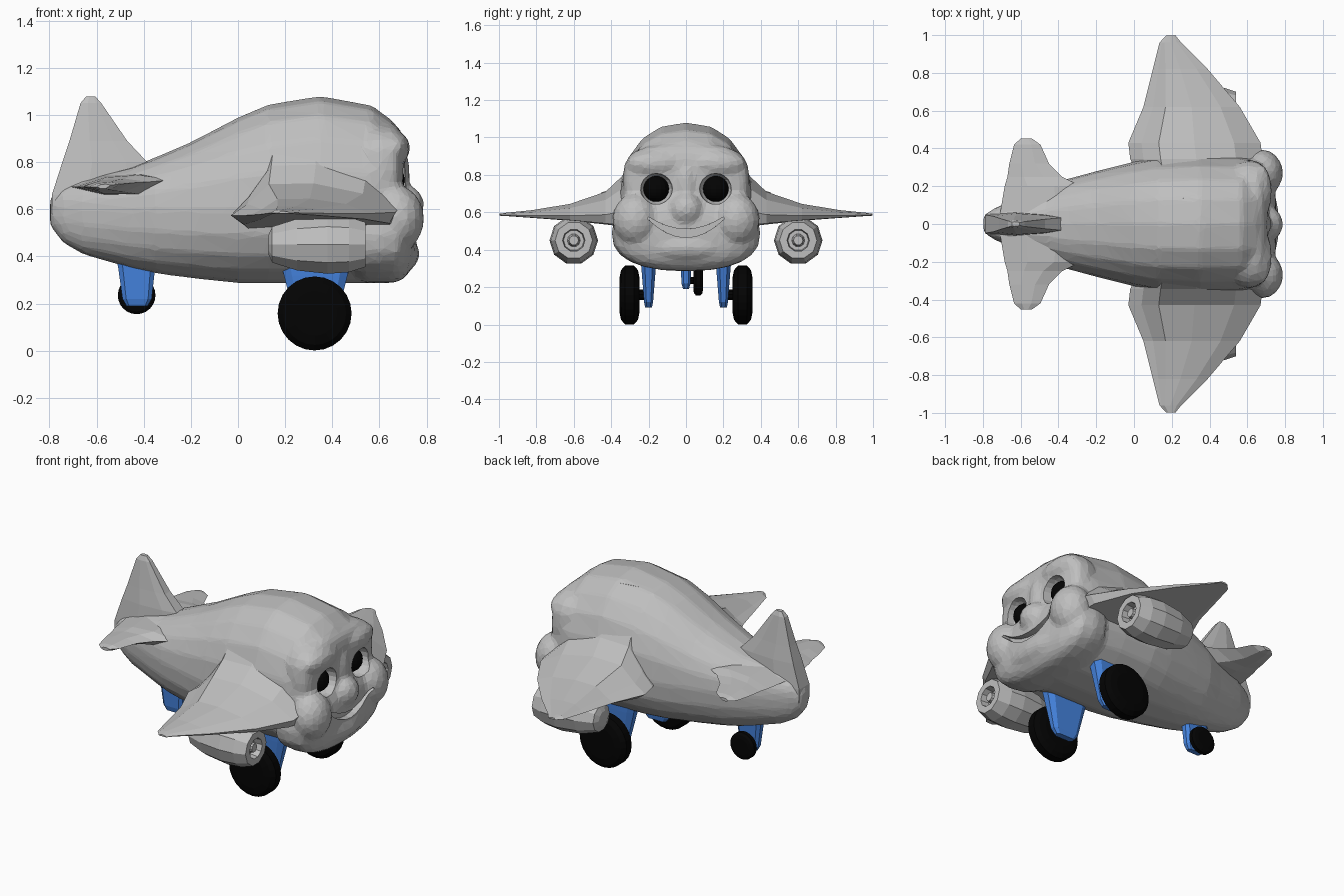
import bpy, bmesh, math
from mathutils import Vector

if "Cube" in bpy.data.objects:
    bpy.data.objects.remove(bpy.data.objects["Cube"])


def material(name, rgb):
    m = bpy.data.materials.new(name)
    m.diffuse_color = (*rgb, 1)
    m.use_nodes = True
    m.node_tree.nodes["Principled BSDF"].inputs["Base Color"].default_value = m.diffuse_color
    return m


GREY = material("grey paint", (0.52, 0.52, 0.52))
BLUE = material("blue strut", (0.06, 0.23, 0.74))
BLACK = material("black rubber", (0.001, 0.001, 0.001))


def spow(v, e):
    return math.copysign(abs(v) ** e, v)


def loft(name, rings, mat, mirror=False):
    """Skin a list of equal-length rings of points and cap the ends."""
    bm = bmesh.new()
    vs = [[bm.verts.new(p) for p in r] for r in rings]
    n = len(vs[0])
    for a, b in zip(vs, vs[1:]):
        for i in range(n):
            j = (i + 1) % n
            bm.faces.new((a[i], a[j], b[j], b[i]))
    bm.faces.new(vs[0])
    bm.faces.new(vs[-1])
    bmesh.ops.recalc_face_normals(bm, faces=bm.faces)
    return finish(name, bm, mat, mirror)


def finish(name, bm, mat, mirror=False):
    me = bpy.data.meshes.new(name)
    bm.to_mesh(me)
    bm.free()
    me.materials.append(mat)
    ob = bpy.data.objects.new(name, me)
    bpy.context.collection.objects.link(ob)
    if mirror:
        md = ob.modifiers.new("mirror", 'MIRROR')
        md.use_axis = (False, True, False)
        md.use_mirror_merge = False
    return ob


def blob(name, c, r, mat=GREY, mirror=False, e=(1, 1, 1), seg=16, rows=12):
    """Ellipsoid, made boxier along an axis by a lower exponent."""
    bm = bmesh.new()
    bmesh.ops.create_uvsphere(bm, u_segments=seg, v_segments=rows, radius=1)
    for v in bm.verts:
        v.co = Vector([c[i] + r[i] * spow(v.co[i], e[i]) for i in range(3)])
    return finish(name, bm, mat, mirror)


def lathe(name, profile, origin, axis, n, mat, mirror=False):
    """Spin (along, radius) pairs around the x or y axis."""
    rings = []
    for d, r in profile:
        ring = []
        for i in range(n):
            t = 2 * math.pi * i / n
            a, b = r * math.cos(t), r * math.sin(t)
            ring.append(Vector(origin) + Vector((d, a, b) if axis == 'x' else (a, d, b)))
        rings.append(ring)
    return loft(name, rings, mat, mirror)


def merge(name, parts, mat):
    """Join evaluated parts into one object."""
    deps = bpy.context.evaluated_depsgraph_get()
    bm = bmesh.new()
    for p in parts:
        bm.from_mesh(p.evaluated_get(deps).to_mesh())
    for p in parts:
        bpy.data.objects.remove(p)
    return finish(name, bm, mat)


# Fuselage: x, bottom, top, half width
body = [(-.797, .53, .65, .045), (-.745, .46, .70, .08), (-.66, .41, .73, .12),
        (-.45, .348, .78, .20), (-.35, .328, .82, .24), (-.2, .308, .885, .28),
        (0, .287, .99, .33), (.13, .285, 1.045, .355), (.35, .285, 1.08, .365),
        (.57, .285, 1.04, .36), (.65, .30, .98, .34), (.695, .36, .90, .28)]
rings = []
for x, zb, zt, w in body:
    ring = []
    for i in range(20):
        t = 2 * math.pi * i / 20
        s = spow(math.sin(t), .9)
        ring.append((x, w * spow(math.cos(t), .85), .6 + s * (zt - .6 if s > 0 else .6 - zb)))
    rings.append(ring)

# Body and face lumps, fused into one smooth low-poly skin
fuselage = merge("fuselage", [
    loft("hull", rings, GREY),
    blob("jaw", (.60, 0, .488), (.155, .40, .203), e=(.55, .85, .82), seg=20),
    blob("face", (.61, 0, .76), (.10, .34, .205), e=(.5, .62, .62), seg=20),
    blob("cheeks", (.675, .27, .56), (.115, .125, .14), mirror=True),
    blob("brows", (.665, .17, .86), (.065, .15, .07), mirror=True),
    blob("bridge", (.675, 0, .75), (.055, .06, .12)),
    blob("chin", (.69, 0, .41), (.08, .22, .075)),
    blob("nose", (.70, 0, .615), (.09, .095, .09))], GREY)
md = fuselage.modifiers.new("fuse", 'REMESH')
md.mode, md.voxel_size = 'VOXEL', .016
md = fuselage.modifiers.new("soften", 'SMOOTH')
md.factor, md.iterations = .5, 4

# Cutters for eye sockets and smiling mouth
sockets = blob("socket_cutter", (.705, .158, .725), (.105, .086, .083), mirror=True, seg=14, rows=10)
up, low = [], []
for i in range(9):
    u = -1 + i / 4
    up.append((u * .2, .51 + .065 * u * u))
    low.append((u * .205, .465 + .1 * u * u))
mouth = loft("mouth_cutter", [[(x, y, z) for y, z in up + low[::-1]] for x in (.715, .95)], GREY)
for cutter in (sockets, mouth):
    md = fuselage.modifiers.new("cut", 'BOOLEAN')
    md.operation, md.solver, md.object = 'DIFFERENCE', 'EXACT', cutter
    cutter.hide_render = True
    cutter.hide_set(True)
md = fuselage.modifiers.new("facet", 'DECIMATE')
md.ratio = .08

# Eyes
blob("eyes", (.637, .16, .725), (.07, .07, .07), BLACK, True)

# Wings: y, trailing x, leading x, top, bottom
rings = []
for y, a, b, zt, zb in [(.25, .02, .62, .93, .50), (.30, 0, .65, .86, .51), (.345, -.02, .68, .79, .525),
                        (.43, -.03, .67, .71, .535), (.62, .05, .56, .645, .555), (.82, .10, .39, .612, .57),
                        (.96, .135, .25, .598, .58), (.998, .17, .22, .592, .582)]:
    c, h = b - a, zt - zb
    rings.append([(a + c * u, y, zb + h * v) for u, v in
                  ((0, .22), (.1, .5), (.23, .98), (.5, 1), (.8, .75), (1, .3), (.96, .03), (.5, 0), (.08, 0))])
loft("wings", rings, GREY, True)

# Tailplane
rings = []
for y, a, b, h in [(.05, -.71, -.25, .06), (.20, -.685, -.28, .05), (.25, -.67, -.38, .035),
                   (.32, -.66, -.45, .028), (.42, -.635, -.495, .02), (.452, -.60, -.54, .012)]:
    c = b - a
    rings.append([(a + c * u, y, .695 + h * v) for u, v in
                  ((0, 0), (.3, .8), (.65, 1), (1, .6), (.65, -.6), (.3, -.6))])
loft("tailplane", rings, GREY, True)

# Tail fin: z, rear x, front x, half thickness
rings = []
for z, a, b, w in [(.58, -.79, -.36, .065), (.66, -.79, -.36, .065), (.80, -.745, -.385, .055),
                   (.89, -.715, -.47, .042), (1.05, -.668, -.58, .022), (1.078, -.645, -.605, .012)]:
    c = b - a
    rings.append([(a + c * u, w * v, z) for u, v in
                  ((0, .75), (.35, 1), (.75, .85), (1, .6), (1, -.6), (.75, -.85), (.35, -1), (0, -.75))])
loft("tail_fin", rings, GREY)

# Engines with intake and hub
lathe("engines", [(.13, .045), (.145, .08), (.25, .115), (.38, .13), (.47, .123), (.54, .10),
                  (.54, .06), (.49, .055), (.49, .035), (.53, .025)], (0, .60, .45), 'x', 10, GREY, True)


def strut(name, y, levels, mirror):
    """Tapered leg with chamfered corners; levels are z, centre x, half x, half y."""
    rings = [[(x + hx * u, y + hy * v, z) for u, v in
              ((-1, -.5), (-.75, -1), (.75, -1), (1, -.5), (1, .5), (.75, 1), (-.75, 1), (-1, .5))]
             for z, x, hx, hy in levels]
    loft(name, rings, BLUE, mirror)


def wheel(name, c, r, w, mirror):
    prof = [(-w, r * .6), (-w * .85, r * .85), (-w * .45, r), (w * .45, r), (w * .85, r * .85), (w, r * .6)]
    lathe(name, prof, c, 'y', 24, BLACK, mirror)


# Landing gear
strut("main_legs", .20, [(.36, .33, .145, .042), (.32, .33, .135, .04), (.12, .33, .085, .024),
                         (.09, .33, .06, .018)], True)
lathe("main_axles", [(-.04, .03), (.04, .03)], (.325, .235, .16), 'y', 10, BLACK, True)
wheel("main_wheels", (.325, .302, .158), .157, .053, True)
strut("tail_leg", 0, [(.38, -.43, .084, .032), (.35, -.43, .078, .03), (.22, -.428, .062, .024),
                      (.19, -.428, .045, .016)], False)
lathe("tail_axle", [(-.025, .018), (.025, .018)], (-.43, .025, .235), 'y', 8, BLACK)
wheel("tail_wheel", (-.43, .065, .235), .08, .026, False)
